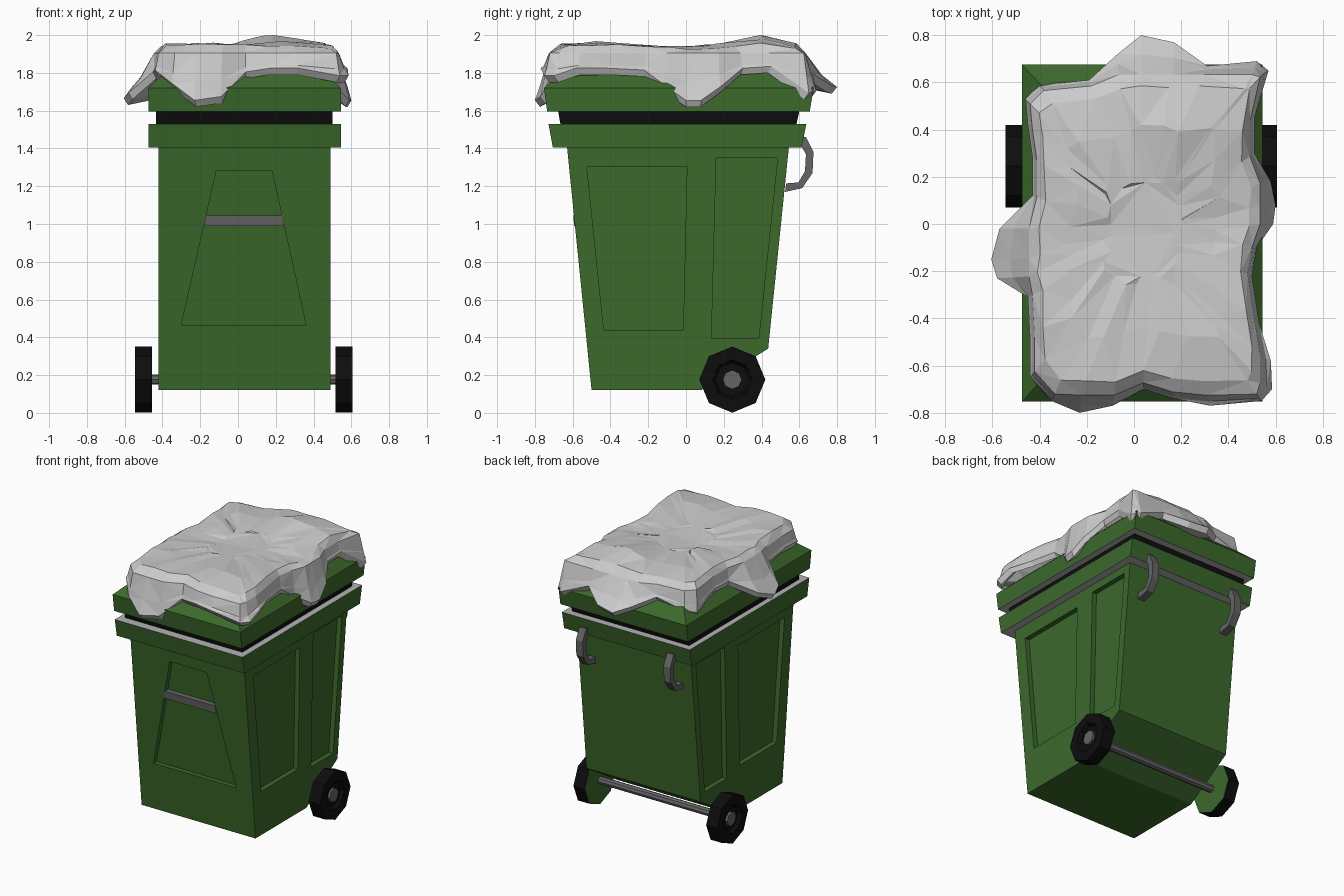
import bpy, bmesh, math, random
from mathutils import Vector

if "Cube" in bpy.data.objects:
    bpy.data.objects.remove(bpy.data.objects["Cube"])

random.seed(4)
CX = 0.035


def material(name, rgb):
    m = bpy.data.materials.new(name)
    m.diffuse_color = (*rgb, 1)
    m.use_nodes = True
    m.node_tree.nodes["Principled BSDF"].inputs["Base Color"].default_value = m.diffuse_color
    return m


GREEN = material("green_plastic", (0.045, 0.14, 0.024))
BLACK = material("black_rubber", (0.004, 0.004, 0.004))
DARK = material("dark_grey", (0.13, 0.13, 0.13))
GREY = material("light_grey", (0.45, 0.45, 0.45))


def make(name, bm, *mats):
    bmesh.ops.recalc_face_normals(bm, faces=bm.faces[:])
    me = bpy.data.meshes.new(name)
    bm.to_mesh(me)
    bm.free()
    for m in mats:
        me.materials.append(m)
    ob = bpy.data.objects.new(name, me)
    bpy.context.collection.objects.link(ob)
    return ob


def loft_mesh(rings):
    bm = bmesh.new()
    vs = [[bm.verts.new(p) for p in r] for r in rings]
    n = len(rings[0])
    for a, b in zip(vs, vs[1:]):
        for i in range(n):
            j = (i + 1) % n
            bm.faces.new((a[i], a[j], b[j], b[i]))
    bm.faces.new(vs[0][::-1])
    bm.faces.new(vs[-1])
    return bm


def prism_x(name, profile, x0, x1, *mats):
    return make(name, loft_mesh([[(x, y, z) for y, z in profile] for x in (x0, x1)]), *mats)


def rect(x0, x1, y0, y1, z):
    return [(x0, y0, z), (x1, y0, z), (x1, y1, z), (x0, y1, z)]


def front_y(z):
    return -0.5 - 0.13 * (z - 0.12) / 1.29


# bin body with recessed panels
body = prism_x("bin_body", [(-0.5, 0.12), (0.08, 0.12), (0.435, 0.34), (0.545, 1.41), (-0.63, 1.41)],
               -0.42, 0.49, GREEN)
trapezoid = [(-0.30, 0.465), (0.36, 0.465), (0.18, 1.28), (-0.115, 1.28)]
cutters = [make("front_cutter", loft_mesh(
    [[(x, front_y(z) + d, z) for x, z in trapezoid] for d in (-0.1, 0.035)]), GREEN)]
panels = [[(-0.525, 1.305), (0.005, 1.305), (-0.015, 0.435), (-0.435, 0.435)],
          [(0.16, 1.35), (0.485, 1.35), (0.385, 0.395), (0.135, 0.395)]]
for p in panels:
    for x0, x1 in ((-0.6, -0.385), (0.455, 0.7)):
        cutters.append(prism_x("side_cutter", p, x0, x1, GREEN))
for c in cutters:
    c.hide_render = True
    mod = body.modifiers.new("recess", 'BOOLEAN')
    mod.operation = 'DIFFERENCE'
    mod.solver = 'EXACT'
    mod.object = c
dg = bpy.context.evaluated_depsgraph_get()
cut = bpy.data.meshes.new_from_object(body.evaluated_get(dg))
body.modifiers.clear()
body.data = cut
for c in cutters:
    bpy.data.objects.remove(c)

# grip bar across the front recess
make("front_bar", loft_mesh([[(x, front_y(z) + d, z) for x, z in
                              [(-0.18, 0.99), (0.243, 0.99), (0.232, 1.045), (-0.168, 1.045)]]
                             for d in (-0.004, 0.045)]), DARK)

# rim, gap band and lid
rim = make("body_rim", loft_mesh([rect(-0.475, 0.545, -0.705, 0.612, 1.405),
                                  rect(-0.475, 0.545, -0.728, 0.637, 1.53)]), GREEN, GREY)
make("gap_band", loft_mesh([rect(-0.435, 0.5, -0.665, 0.585, 1.53),
                            rect(-0.435, 0.5, -0.677, 0.6, 1.597)]), BLACK)
lid = make("lid", loft_mesh([rect(-0.475, 0.545, -0.735, 0.655, 1.595),
                             rect(-0.475, 0.545, -0.752, 0.676, 1.72),
                             rect(-0.39, 0.46, -0.66, 0.585, 1.80)]), GREEN, GREY)
for ob in (rim, lid):
    for f in ob.data.polygons:
        if abs(f.normal.z) > 0.99:
            f.material_index = 1

# rear handles
hook = [(0.60, 1.46), (0.635, 1.46), (0.675, 1.38), (0.67, 1.27), (0.615, 1.19), (0.525, 1.17),
        (0.53, 1.215), (0.595, 1.22), (0.63, 1.28), (0.635, 1.37), (0.60, 1.43)]
for x, side in ((-0.32, "left"), (0.38, "right")):
    prism_x("handle_" + side, hook, x - 0.027, x + 0.027, DARK)


# axle and octagonal wheels
def octagon(r):
    return [(0.245 + r * math.sin(i * math.pi / 4), 0.176 + r * math.cos(i * math.pi / 4)) for i in range(8)]


def disc_ring(r, x):
    return [(x, y, z) for y, z in octagon(r)]


prism_x("axle", octagon(0.027), -0.46, 0.52, DARK)
for s, side in ((-1, "left"), (1, "right")):
    inner, outer = 0.03 + s * 0.485, 0.03 + s * 0.575
    wheel = make("wheel_" + side, loft_mesh([disc_ring(0.175, inner), disc_ring(0.175, outer),
                                             disc_ring(0.105, outer), disc_ring(0.09, outer - s * 0.025)]),
                 BLACK, GREEN)
    for f in wheel.data.polygons:
        if f.normal.x * s < -0.99:
            f.material_index = 1
    prism_x("hub_" + side, octagon(0.05), outer - s * 0.04, outer - s * 0.008, DARK)

# sagging sack draped over the lid: outline x, y and hem height
edge = [(0.59, 0.0, 1.62), (0.60, 0.08, 1.62), (0.58, 0.18, 1.69), (0.51, 0.3, 1.79), (0.51, 0.45, 1.8),
        (0.57, 0.65, 1.66), (0.52, 0.69, 1.67), (0.31, 0.67, 1.76), (0.17, 0.77, 1.70), (0.03, 0.80, 1.69),
        (-0.07, 0.72, 1.73), (-0.19, 0.61, 1.79), (-0.40, 0.59, 1.74), (-0.46, 0.53, 1.72),
        (-0.45, 0.42, 1.77), (-0.43, 0.28, 1.79), (-0.43, 0.12, 1.78), (-0.57, -0.02, 1.68),
        (-0.605, -0.15, 1.63), (-0.58, -0.23, 1.66), (-0.45, -0.31, 1.77), (-0.44, -0.5, 1.79),
        (-0.44, -0.65, 1.78), (-0.35, -0.75, 1.71), (-0.23, -0.80, 1.62), (-0.09, -0.77, 1.64),
        (0.04, -0.70, 1.77), (0.17, -0.74, 1.79), (0.32, -0.77, 1.79), (0.54, -0.75, 1.75),
        (0.585, -0.7, 1.75), (0.58, -0.58, 1.79), (0.53, -0.42, 1.79), (0.50, -0.22, 1.78), (0.52, -0.1, 1.69)]


def clamp(v, a, b):
    return max(a, min(b, v))


def bump(x, y, cx, cy, w):
    return math.exp(-((x - cx) ** 2 + (y - cy) ** 2) / w)


def top_z(x, y):
    return (1.925 + 0.07 * bump(x, y, 0.22, 0.4, 0.06) + 0.035 * bump(x, y, 0.25, -0.45, 0.09)
            + 0.03 * bump(x, y, -0.3, -0.5, 0.1) + 0.025 * bump(x, y, -0.3, 0.3, 0.1))


def shrink(x, y, k):
    return CX + (x - CX) * k, -0.02 + (y + 0.02) * k


rings = [[] for _ in range(9)]
for x, y, h in edge:
    sx, sy = clamp(x, -0.465, 0.555), clamp(y, -0.755, 0.66)
    rings[0].append((*shrink(sx, sy, 0.8), 1.77))
    rings[1].append((*shrink(sx, sy, 0.95), h + 0.03))
    rings[2].append((*shrink(x, y, 0.965), h))
    rings[3].append((x, y, h + 0.035))
    rings[4].append((*shrink((x + sx) / 2, (y + sy) / 2, 0.985), 0.5 * h + 0.945))
    rings[5].append((*shrink(sx, sy, 0.96), 1.905))
    for i, k in ((6, 0.88), (7, 0.62), (8, 0.3)):
        j = 0.02 if i > 6 else 0.008
        px, py = shrink(sx, sy, k)
        px, py = px + random.uniform(-j, j), py + random.uniform(-j, j)
        rings[i].append((px, py, min(2.0, top_z(px, py) + random.uniform(-0.008, 0.008))))
bm = loft_mesh(rings)
bmesh.ops.triangulate(bm, faces=bm.faces[:])
make("draped_sack", bm)
